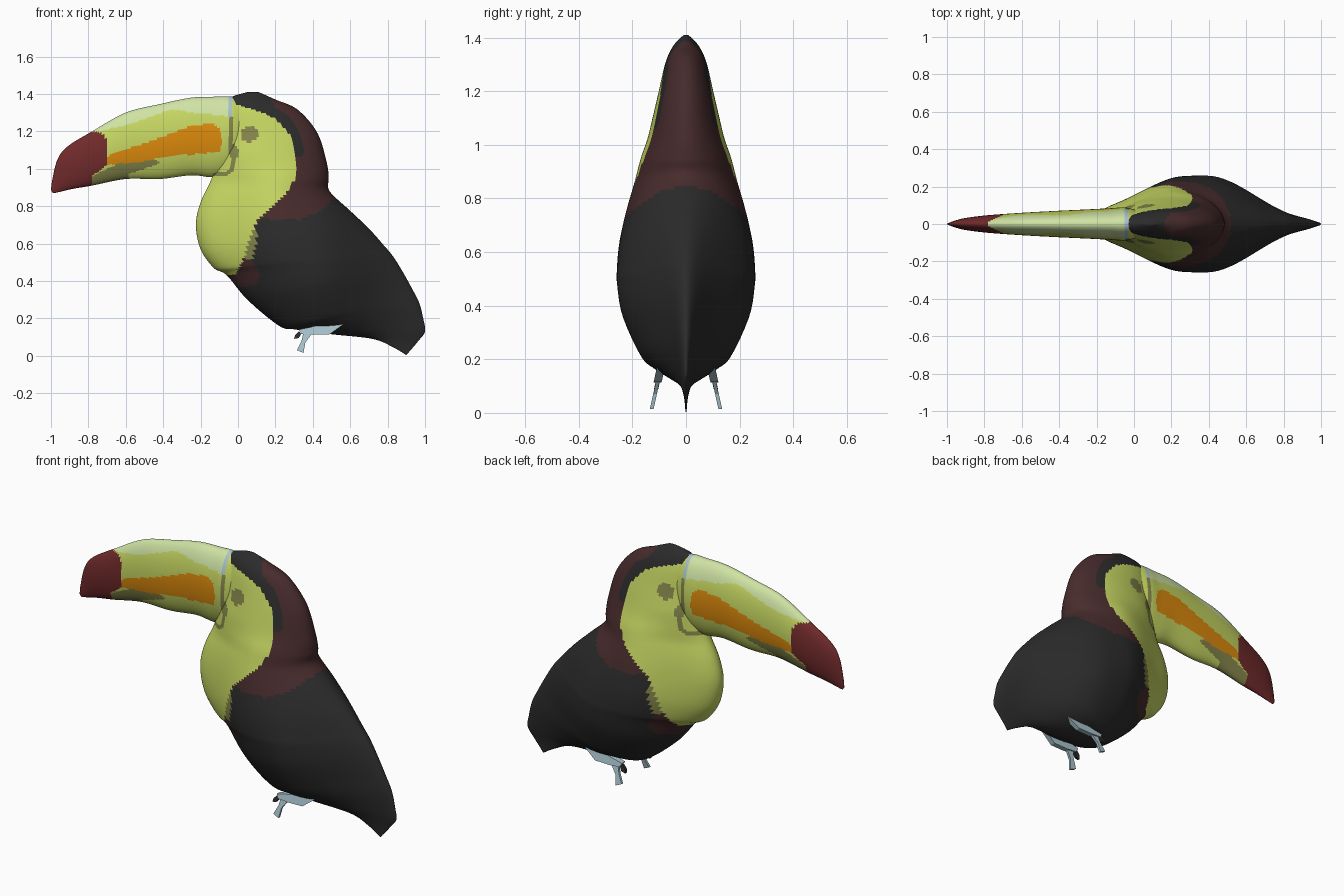
import bpy, bmesh, math
from mathutils import Vector

if "Cube" in bpy.data.objects:
    bpy.data.objects.remove(bpy.data.objects["Cube"])


def srgb(h):
    vals = [int(h[i:i + 2], 16) / 255 for i in (0, 2, 4)]
    return tuple(((v + 0.055) / 1.055) ** 2.4 if v > 0.04 else v / 12.92 for v in vals) + (1,)


COLOURS = {"black": "2b2b2b", "maroon": "472b2c", "yellow_green": "c6d662",
           "pale_green": "cfe3a4", "orange": "dc8a0c", "tip_red": "702a2b",
           "olive": "84854a", "pale_blue": "a9c3cd"}
NAMES = list(COLOURS)
MATS = []
for name, code in COLOURS.items():
    m = bpy.data.materials.new(name)
    m.diffuse_color = srgb(code)
    m.use_nodes = True
    m.node_tree.nodes["Principled BSDF"].inputs["Base Color"].default_value = m.diffuse_color
    MATS.append(m)

# Painted regions as side-view (x, z) outlines
FACE = [(-.3, 1.34), (0, 1.34), (.1, 1.31), (.2, 1.27), (.28, 1.18), (.31, 1.07), (.31, .95),
        (.25, .86), (.17, .78), (.1, .72), (.06, .62), (.03, .52), (-.01, .44), (-.08, .42), (-.3, .4)]
CROWN = [(-.1, 1.45), (.13, 1.45), (.17, 1.37), (.2, 1.33), (.27, 1.28), (.34, 1.17),
         (.36, 1.08), (.31, 1.06), (.2, 1.2), (-.1, 1.3)]
NAPE = [(.08, .70), (.13, .73), (.33, .73), (.43, .77), (.49, .82), (.54, .86), (.6, 1.0),
        (.5, 1.5), (0, 1.5), (0, .75)]
CHEST_EDGE = [(-.1, .43), (.03, .36), (.1, .38), (.12, .44), (.07, .51), (.03, .52), (-.02, .48)]
CHEST_OLIVE = [(.03, .51), (.07, .51), (.1, .6), (.1, .66), (.08, .69), (.06, .62)]
ORANGE = [(-.71, 1.02), (-.69, 1.07), (-.55, 1.12), (-.4, 1.17), (-.28, 1.22), (-.15, 1.245),
          (-.1, 1.22), (-.085, 1.15), (-.1, 1.09), (-.2, 1.08), (-.35, 1.07), (-.5, 1.04)]
TIP = [(-1.1, .8), (-.79, .8), (-.78, .96), (-.7, 1.02), (-.7, 1.15), (-.73, 1.195),
       (-.79, 1.2), (-.8, 1.3), (-1.1, 1.3)]
UNDER_BEAK = [(-.8, .9), (-.78, .96), (-.68, 1.01), (-.6, 1.04), (-.45, 1.05), (-.42, 1.03),
              (-.5, 1.0), (-.58, .975), (-.6, .93)]
RIDGE = [(-.82, 1.19), (-.6, 1.23), (-.35, 1.32), (-.25, 1.30), (-.045, 1.28), (-.045, 1.5), (-.82, 1.5)]
SEAM = [(-.047, 1.28), (-.028, 1.28), (-.028, 1.14), (0, 1.11), (0, 1.07), (-.015, 1.04), (-.02, .985),
        (-.06, .965), (-.13, .965), (-.13, .978), (-.06, .985), (-.04, 1.0), (-.032, 1.05),
        (-.05, 1.08), (-.05, 1.12), (-.047, 1.15)]
BROW = [(-.05, 1.28), (-.03, 1.28), (-.03, 1.42), (-.05, 1.42)]
EYE = [(.062 + .047 * math.cos(i * math.pi / 8), 1.185 + .043 * math.sin(i * math.pi / 8)) for i in range(16)]

BEAK_RULES = [(BROW, "pale_blue"), (SEAM, "olive"), (TIP, "tip_red"), (ORANGE, "orange"),
              (UNDER_BEAK, "olive"), (RIDGE, "pale_green")]
BODY_RULES = [(EYE, "olive"), (BROW, "pale_blue"), (SEAM, "olive"), (RIDGE, "pale_green"), (FACE, "yellow_green"),
              (CROWN, "black"), (CHEST_OLIVE, "olive"), (CHEST_EDGE, "maroon"), (NAPE, "maroon")]


def inside(x, z, poly):
    hit = False
    for (x1, z1), (x2, z2) in zip(poly, poly[1:] + poly[:1]):
        if (z1 > z) != (z2 > z) and x < x1 + (z - z1) * (x2 - x1) / (z2 - z1):
            hit = not hit
    return hit


def catmull(rows, steps):
    """Smoothly resample a list of section rows."""
    ext = [rows[0]] + rows + [rows[-1]]
    out = []
    for a, b, c, d in zip(ext, ext[1:], ext[2:], ext[3:]):
        for k in range(steps):
            t = k / steps
            out.append([.5 * (2 * q + (r - p) * t + (2 * p - 5 * q + 4 * r - s) * t * t
                              + (3 * q - p - 3 * r + s) * t ** 3) for p, q, r, s in zip(a, b, c, d)])
    return out + [list(rows[-1])]


def finish(bm, name):
    bmesh.ops.recalc_face_normals(bm, faces=bm.faces)
    me = bpy.data.meshes.new(name)
    bm.to_mesh(me)
    bm.free()
    for m in MATS:
        me.materials.append(m)
    ob = bpy.data.objects.new(name, me)
    bpy.context.collection.objects.link(ob)
    return ob


def loft(name, rows, steps, rules, base, taper, seg=112):
    """Elliptical sections: row = front x, front z, back x, back z, half width."""
    bm = bmesh.new()
    rings = []
    for ax, az, bx, bz, w in catmull(rows, steps):
        ring = []
        for i in range(seg):
            t = 2 * math.pi * i / seg
            f = .5 - .5 * math.cos(t)
            x, z = ax + (bx - ax) * f, az + (bz - az) * f
            ring.append(bm.verts.new((x, math.sin(t) * max(w, .001) * taper(x, z), z)))
        rings.append(ring)
    for r, s in zip(rings, rings[1:]):
        for i in range(seg):
            j = (i + 1) % seg
            bm.faces.new((r[i], r[j], s[j], s[i]))
    bm.faces.new(rings[0])
    bm.faces.new(rings[-1])
    for f in bm.faces:
        f.smooth = True
        c = f.calc_center_median()
        f.material_index = NAMES.index(next((n for p, n in rules if inside(c.x, c.z, p)), base))
    return finish(bm, name)


def smooth(a, b, x):
    t = min(1, max(0, (x - a) / (b - a)))
    return t * t * (3 - 2 * t)


def body_taper(x, z):
    tail = 1 - .63 * smooth(.4, .92, x)
    chest = 1 - .34 * (1 - smooth(-.12, .26, x)) * (1 - smooth(.9, 1.1, z))
    return tail * chest


# Head, body and tail in one sweep
body_rows = [(.05, 1.41, .11, 1.41, .008), (-.05, 1.375, .2, 1.37, .045), (-.08, 1.30, .32, 1.315, .076),
             (-.09, 1.18, .425, 1.19, .105), (-.11, 1.05, .475, 1.03, .14), (-.14, .95, .485, .95, .172),
             (-.2, .82, .49, .88, .2), (-.225, .7, .6, .775, .228), (-.2, .57, .70, .68, .25),
             (-.13, .47, .78, .59, .258), (-.06, .43, .83, .53, .257), (.05, .3, .88, .45, .24),
             (.22, .16, .93, .36, .19), (.31, .14, .97, .28, .155), (.5, .115, .99, .2, .1),
             (.72, .09, 1.0, .13, .05), (.83, .045, .965, .08, .02), (.9, .003, .91, .015, .006)]
loft("body", body_rows, 9, BODY_RULES, "black", body_taper)

# Beak
beak_rows = [(.06, .99, .06, 1.36, .055), (-.04, .97, -.03, 1.385, .087), (-.14, .955, -.12, 1.385, .084),
             (-.25, .965, -.25, 1.38, .078), (-.42, .945, -.42, 1.345, .07), (-.6, .945, -.6, 1.30, .06),
             (-.78, .91, -.78, 1.2, .047), (-.88, .893, -.91, 1.12, .033), (-.95, .877, -.965, 1.05, .018),
             (-.98, .87, -.993, .94, .007), (-.99, .87, -1.0, .885, .002)]
loft("beak", beak_rows, 13, BEAK_RULES, "yellow_green", lambda x, z: 1)


def foot_part(name, outline, thick, colour):
    """Slanted plate in the foot plane, mirrored to the other side."""
    bm = bmesh.new()
    sides = [[bm.verts.new((x, .098 + (.15 - z) * .22 + s * thick / 2, z)) for x, z in outline] for s in (-1, 1)]
    bm.faces.new(sides[0])
    bm.faces.new(sides[1])
    n = len(outline)
    for i in range(n):
        j = (i + 1) % n
        bm.faces.new((sides[0][i], sides[0][j], sides[1][j], sides[1][i]))
    for f in bm.faces:
        f.material_index = NAMES.index(colour)
    mod = finish(bm, name).modifiers.new("mirror", "MIRROR")
    mod.use_axis = (False, True, False)
    mod.use_mirror_merge = False


# Feet: shank, toe and claw
foot_part("shanks", [(.58, .2), (.56, .165), (.49, .115), (.4, .113), (.335, .118), (.325, .14), (.42, .16), (.5, .175)],
          .03, "pale_blue")
foot_part("toes", [(.4, .125), (.36, .07), (.35, .015), (.315, .03), (.34, .08), (.35, .125)], .014, "pale_blue")
foot_part("claws", [(.34, .12), (.325, .095), (.3, .09), (.305, .11), (.325, .13)], .016, "black")
